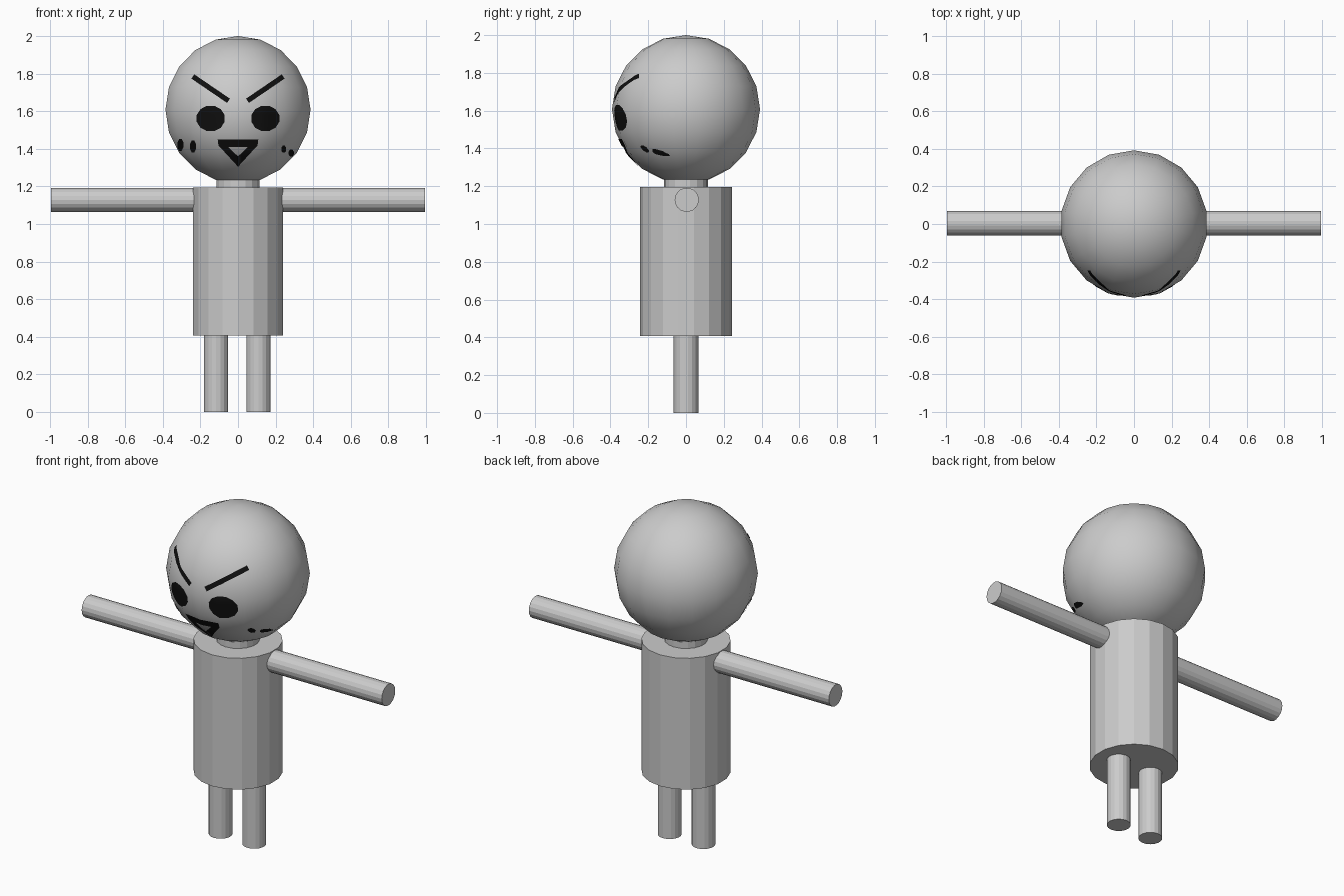
import bpy, bmesh, math
from mathutils import Matrix, Vector
from mathutils.bvhtree import BVHTree

if "Cube" in bpy.data.objects:
    bpy.data.objects.remove(bpy.data.objects["Cube"])

SIDES = 18


def material(name, rgb):
    m = bpy.data.materials.new(name)
    m.diffuse_color = (*rgb, 1)
    m.use_nodes = True
    m.node_tree.nodes["Principled BSDF"].inputs["Base Color"].default_value = m.diffuse_color
    return m


GREY = material("light grey", (0.6, 0.6, 0.6))
BLACK = material("black", (0.005, 0.005, 0.005))


def finish(name, bm, mat, smooth=False):
    me = bpy.data.meshes.new(name)
    bm.to_mesh(me)
    ob = bpy.data.objects.new(name, me)
    bpy.context.collection.objects.link(ob)
    me.materials.append(mat)
    for p in me.polygons:
        p.use_smooth = smooth
    return ob


def cylinder(name, radius, start, end):
    """Capped flat-sided tube between two points."""
    a, b = Vector(start), Vector(end)
    axis = b - a
    turn = Matrix.Rotation(math.pi / 2, 4, 'Y') if abs(axis.x) > abs(axis.z) else Matrix()
    bm = bmesh.new()
    bmesh.ops.create_cone(bm, cap_ends=True, segments=SIDES, radius1=radius, radius2=radius,
                          depth=axis.length, matrix=Matrix.Translation((a + b) / 2) @ turn)
    return finish(name, bm, GREY)


# Head
HEAD = Vector((0, 0, 1.608))
bm = bmesh.new()
bmesh.ops.create_uvsphere(bm, u_segments=SIDES, v_segments=10, radius=0.392,
                          matrix=Matrix.Translation(HEAD))
head_tree = BVHTree.FromBMesh(bm)
finish("head", bm, GREY, smooth=True)
bm.free()

# Body, neck and limbs
cylinder("torso", 0.243, (0, 0, 0.408), (0, 0, 1.195))
cylinder("neck", 0.117, (0, 0, 1.19), (0, 0, 1.27))
for side, s, leg_x in (("left", 1, 0.108), ("right", -1, -0.116)):
    cylinder(side + "_leg", 0.065, (leg_x, 0, 0), (leg_x, 0, 0.415))
    cylinder(side + "_arm", 0.064, (s * 0.15, 0.004, 1.128), (s * 0.995, 0.004, 1.128))


def painted(name, outlines):
    """Thin skins: flat x-z outlines diced into cells and laid on the head."""
    bm = bmesh.new()
    for pts in outlines:
        bm.faces.new([bm.verts.new((x, 0, z)) for x, z in pts])
    for axis, base in ((Vector((1, 0, 0)), 0.0), (Vector((0, 0, 1)), 1.6)):
        for i in range(-20, 21):
            co = axis * (base + i * 0.02)
            bmesh.ops.bisect_plane(bm, geom=bm.verts[:] + bm.edges[:] + bm.faces[:],
                                   plane_co=co, plane_no=axis)
    bmesh.ops.triangulate(bm, faces=bm.faces[:])
    for v in bm.verts:
        hit = head_tree.ray_cast(Vector((v.co.x, -1, v.co.z)), Vector((0, 1, 0)))[0]
        if hit is None:
            hit = head_tree.find_nearest(v.co + Vector((0, -0.15, 0)))[0]
        v.co = hit + (hit - HEAD).normalized() * 0.004
    bm.normal_update()
    for f in bm.faces:
        if f.normal.dot(f.calc_center_median() - HEAD) < 0:
            f.normal_flip()
    finish(name, bm, BLACK, smooth=True)
    bm.free()


def oval(cx, cz, rx, rz, n=12):
    return [(cx + rx * math.cos(2 * math.pi * (i + 0.5) / n),
             cz + rz * math.sin(2 * math.pi * (i + 0.5) / n)) for i in range(n)]


def stroke(x1, z1, x2, z2, w):
    d = math.hypot(x2 - x1, z2 - z1)
    nx, nz = -(z2 - z1) / d * w / 2, (x2 - x1) / d * w / 2
    return [(x1 + nx, z1 + nz), (x1 - nx, z1 - nz), (x2 - nx, z2 - nz), (x2 + nx, z2 + nz)]


# Painted face: eyes, brows, open triangular mouth, cheek marks
for side, s in (("left", 1), ("right", -1)):
    painted(side + "_eye", [oval(s * 0.144, 1.562, 0.076, 0.069)])
    painted(side + "_brow", [stroke(s * 0.238, 1.783, s * 0.05, 1.655, 0.027)])
lip = [(0.107, 1.452), (0.052, 1.412), (0, 1.362), (0, 1.308), (0.103, 1.42)]
painted("mouth", [[(-0.107, 1.452), (0.107, 1.452), (0.052, 1.412), (-0.052, 1.412)],
                  lip, [(-x, z) for x, z in lip]])
painted("right_cheek_marks", [oval(-0.303, 1.423, 0.017, 0.034, 8),
                              oval(-0.237, 1.415, 0.017, 0.034, 8)])
painted("left_cheek_marks", [oval(0.241, 1.4, 0.014, 0.02, 8),
                             oval(0.28, 1.38, 0.015, 0.02, 8)])
